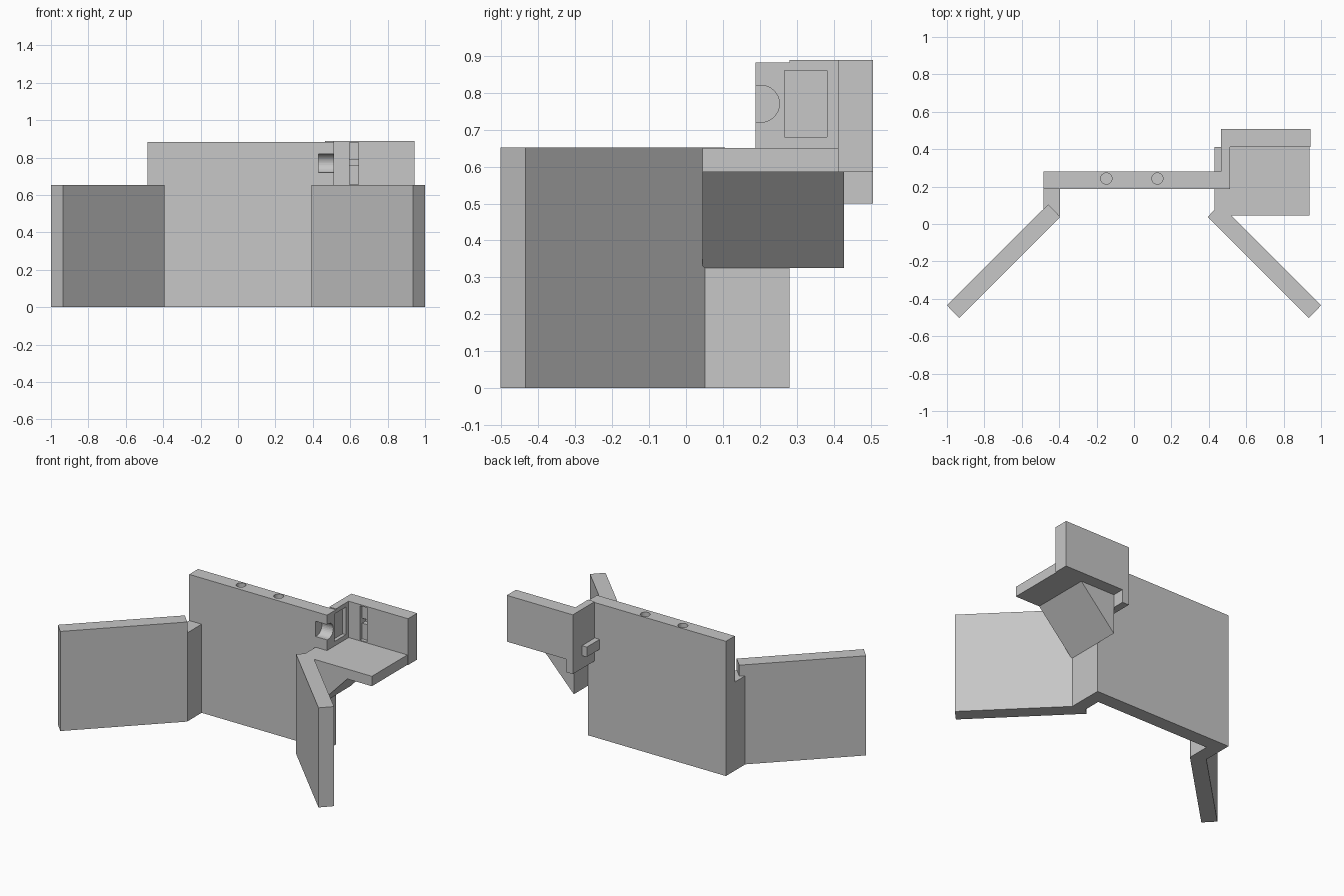
import bpy, bmesh, math
from mathutils import Vector

cube = bpy.data.objects.get("Cube")
if cube:
    bpy.data.objects.remove(cube, do_unlink=True)

grey = bpy.data.materials.new("light grey")
grey.use_nodes = True
grey.diffuse_color = (0.57, 0.57, 0.57, 1)
grey.node_tree.nodes["Principled BSDF"].inputs["Base Color"].default_value = grey.diffuse_color


def prism(name, profile, lo, hi, axis="z"):
    """Extrude a closed 2D profile along one axis."""
    place = {"x": lambda a, b, h: (h, a, b),
             "y": lambda a, b, h: (a, h, b),
             "z": lambda a, b, h: (a, b, h)}[axis]
    bm = bmesh.new()
    face = bm.faces.new([bm.verts.new(place(a, b, lo)) for a, b in profile])
    top = bmesh.ops.extrude_face_region(bm, geom=[face])["geom"]
    moved = [v for v in top if isinstance(v, bmesh.types.BMVert)]
    bmesh.ops.translate(bm, verts=moved, vec=Vector(place(0, 0, hi - lo)))
    bmesh.ops.recalc_face_normals(bm, faces=bm.faces[:])
    mesh = bpy.data.meshes.new(name)
    bm.to_mesh(mesh)
    bm.free()
    mesh.materials.append(grey)
    obj = bpy.data.objects.new(name, mesh)
    bpy.context.collection.objects.link(obj)
    return obj


def box(name, x, y, z):
    return prism(name, [(x[0], y[0]), (x[1], y[0]), (x[1], y[1]), (x[0], y[1])], *z)


def arc(cx, cy, r, start, end, steps):
    return [(cx + r * math.cos(math.radians(start + (end - start) * i / steps)),
             cy + r * math.sin(math.radians(start + (end - start) * i / steps)))
            for i in range(steps + 1)]


def cut(cutter, *targets):
    cutter.hide_render = True
    for target in targets:
        mod = target.modifiers.new("cut", "BOOLEAN")
        mod.operation = "DIFFERENCE"
        mod.solver = "EXACT"
        mod.object = cutter
        bpy.context.view_layer.objects.active = target
        bpy.ops.object.modifier_apply(modifier=mod.name)
    bpy.data.objects.remove(cutter, do_unlink=True)


# Main wall, side return and striker block
panel = box("back_panel", (-0.485, 0.513), (0.188, 0.28), (0, 0.882))
side = box("side_return", (0.465, 0.513), (0.28, 0.507), (0.5, 0.888))
striker = box("striker_block", (0.513, 0.943), (0.412, 0.507), (0.585, 0.888))

# Shelf and the wedge brace beneath it
box("shelf", (0.43, 0.938), (0.045, 0.412), (0.585, 0.65))
prism("shelf_brace", [(0.513, 0.325), (0.76, 0.585), (0.513, 0.585)], 0.045, 0.428, "y")

# Angled wings and the short posts joining them to the wall
for label, s in (("right", -1), ("left", 1)):
    wing = [(1.0, -0.435), (0.935, -0.503), (0.394, 0.038), (0.459, 0.105)]
    prism(label + "_wing", [(s * x, y) for x, y in wing], 0, 0.652)
prism("right_post", [(-0.485, 0.19), (-0.485, 0.08), (-0.42, 0.06),
                     (-0.395, 0.04), (-0.395, 0.19)], 0, 0.58)
prism("left_post", [(0.43, 0.19), (0.43, 0.07), (0.513, 0.045), (0.513, 0.19)], 0, 0.585)

# Round sockets in the top of the wall
for x in (-0.148, 0.125):
    cut(prism("socket_cutter", arc(x, 0.243, 0.03, 0, 345, 23), 0.8, 0.95), panel)

# Rounded latch notch at the open end of the wall
notch = [(0.15, 0.72)] + arc(0.203, 0.77, 0.05, -90, 90, 16) + [(0.15, 0.82)]
cut(prism("notch_cutter", notch, 0.43, 0.6, "x"), panel)

# Rectangular pocket across the wall end and the side return
cut(box("pocket_cutter", (0.49, 0.6), (0.267, 0.382), (0.68, 0.86)), panel, side)

# Striker slot with a small latch hole
cut(box("slot_cutter", (0.595, 0.645), (0.3, 0.435), (0.655, 0.88)), striker)
cut(box("latch_cutter", (0.595, 0.645), (0.3, 0.47), (0.757, 0.79)), striker)
